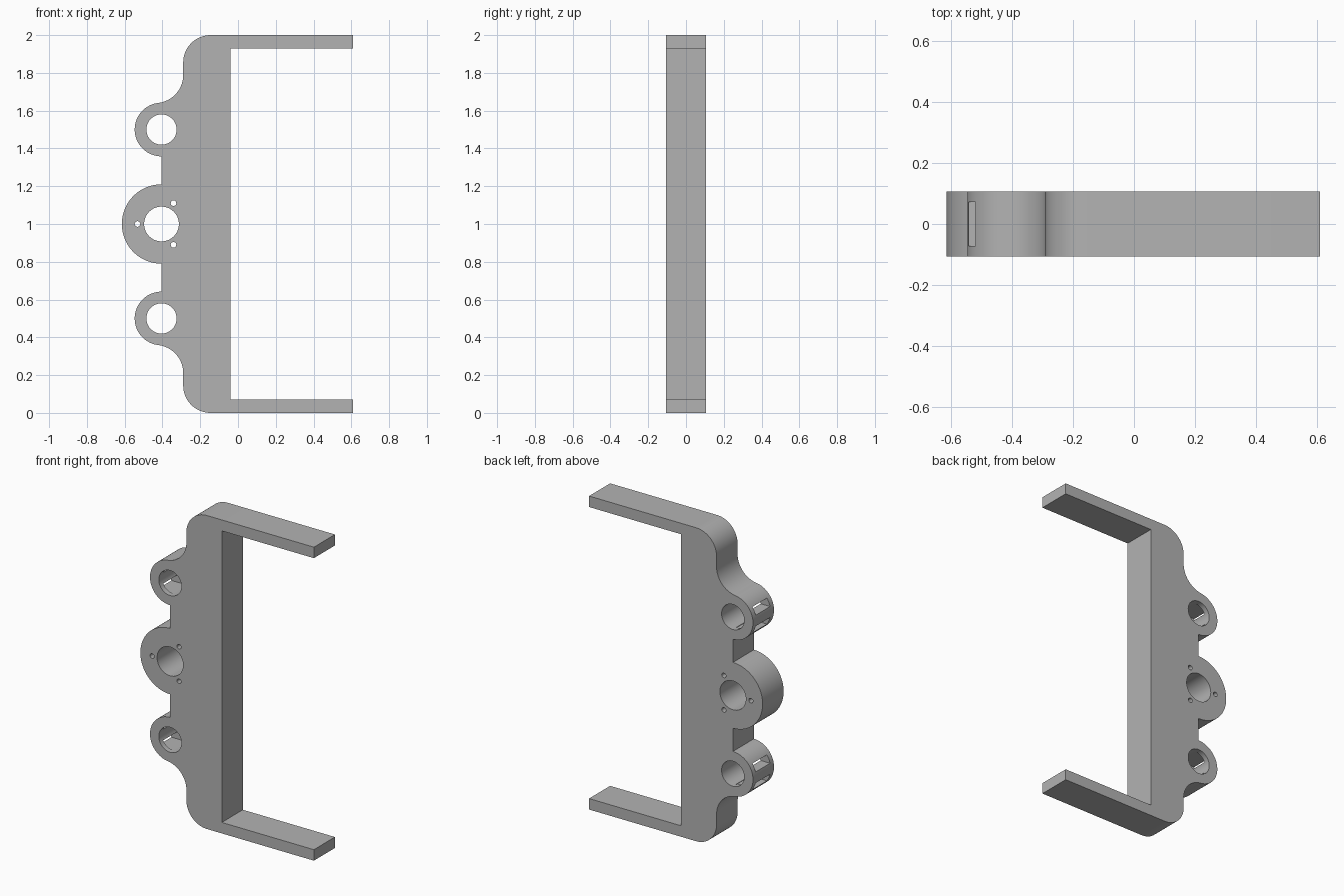
import bpy, bmesh
from math import sin, cos, pi, radians, sqrt, atan2

if "Cube" in bpy.data.objects:
    bpy.data.objects.remove(bpy.data.objects["Cube"], do_unlink=True)

HALF = 0.106            # half the plate depth
HOLE_X = -0.405         # shared axis of the three bosses
LUG_R, DISC_R = 0.142, 0.21
EDGE_X, CORNER_R, FILLET_R = -0.29, 0.145, 0.15

grey = bpy.data.materials.new("plain grey")
grey.use_nodes = True
colour = (0.45, 0.45, 0.45, 1)
grey.diffuse_color = colour
grey.node_tree.nodes["Principled BSDF"].inputs["Base Color"].default_value = colour


def arc(cx, cz, r, start, end, steps=24):
    """Points on an arc, angles in radians."""
    return [(cx + r * cos(start + (end - start) * i / steps),
             cz + r * sin(start + (end - start) * i / steps)) for i in range(steps + 1)]


def prism(name, outline, half):
    """Extrude an x-z outline along y."""
    bm = bmesh.new()
    face = bm.faces.new([bm.verts.new((x, -half, z)) for x, z in outline])
    out = bmesh.ops.extrude_face_region(bm, geom=[face])
    moved = [v for v in out["geom"] if isinstance(v, bmesh.types.BMVert)]
    bmesh.ops.translate(bm, verts=moved, vec=(0, 2 * half, 0))
    bmesh.ops.recalc_face_normals(bm, faces=bm.faces)
    mesh = bpy.data.meshes.new(name)
    bm.to_mesh(mesh)
    bm.free()
    mesh.materials.append(grey)
    obj = bpy.data.objects.new(name, mesh)
    bpy.context.collection.objects.link(obj)
    return obj


# Upper half of the outline, heights measured from the middle of the frame
fx = EDGE_X - FILLET_R
fz = 0.5 + sqrt((LUG_R + FILLET_R) ** 2 - (HOLE_X - fx) ** 2)
touch = atan2(fz - 0.5, fx - HOLE_X)
upper = [(-0.04, 0.93), (0.61, 0.93), (0.61, 1.0)]
upper += arc(EDGE_X + CORNER_R, 1 - CORNER_R, CORNER_R, pi / 2, pi)
upper += arc(fx, fz, FILLET_R, 0, touch - pi)
upper += arc(HOLE_X, 0.5, LUG_R, touch, 1.5 * pi, 40)[1:]
upper += arc(HOLE_X, 0, DISC_R, pi / 2, pi, 32)

# Mirror it for the lower half
lower = [(x, -z) for x, z in reversed(upper[:-1])]
bracket = prism("bracket_frame", [(x, z + 1) for x, z in upper + lower], HALF)

# Bores, screw holes and strap slots
cutters = []


def bore(name, x, z, r, steps=48):
    cutters.append(prism(name, arc(x, z, r, 0, 2 * pi, steps)[:-1], HALF + 0.1))


bore("centre_bore", HOLE_X, 1, 0.092)
for i in range(3):
    a = radians(60 + 120 * i)
    bore("screw_hole", HOLE_X + 0.127 * cos(a), 1 + 0.127 * sin(a), 0.015, 16)
for z in (0.5, 1.5):
    bore("lug_bore", HOLE_X, z, 0.08)
    for low in (0.035, -0.083):
        x0, x1, z0, z1 = -0.6, HOLE_X, z + low, z + low + 0.048
        cutters.append(prism("strap_slot", [(x0, z0), (x1, z0), (x1, z1), (x0, z1)], 0.073))

for cutter in cutters:
    mod = bracket.modifiers.new(cutter.name, "BOOLEAN")
    mod.operation = "DIFFERENCE"
    mod.solver = "EXACT"
    mod.object = cutter

# Bake the cuts and drop the cutters
bpy.context.view_layer.update()
depsgraph = bpy.context.evaluated_depsgraph_get()
cut_mesh = bpy.data.meshes.new_from_object(bracket.evaluated_get(depsgraph))
bracket.modifiers.clear()
bracket.data = cut_mesh
for cutter in cutters:
    bpy.data.objects.remove(cutter, do_unlink=True)

bpy.ops.object.select_all(action="DESELECT")
bracket.select_set(True)
bpy.context.view_layer.objects.active = bracket
bpy.ops.object.shade_smooth_by_angle(angle=radians(30))
